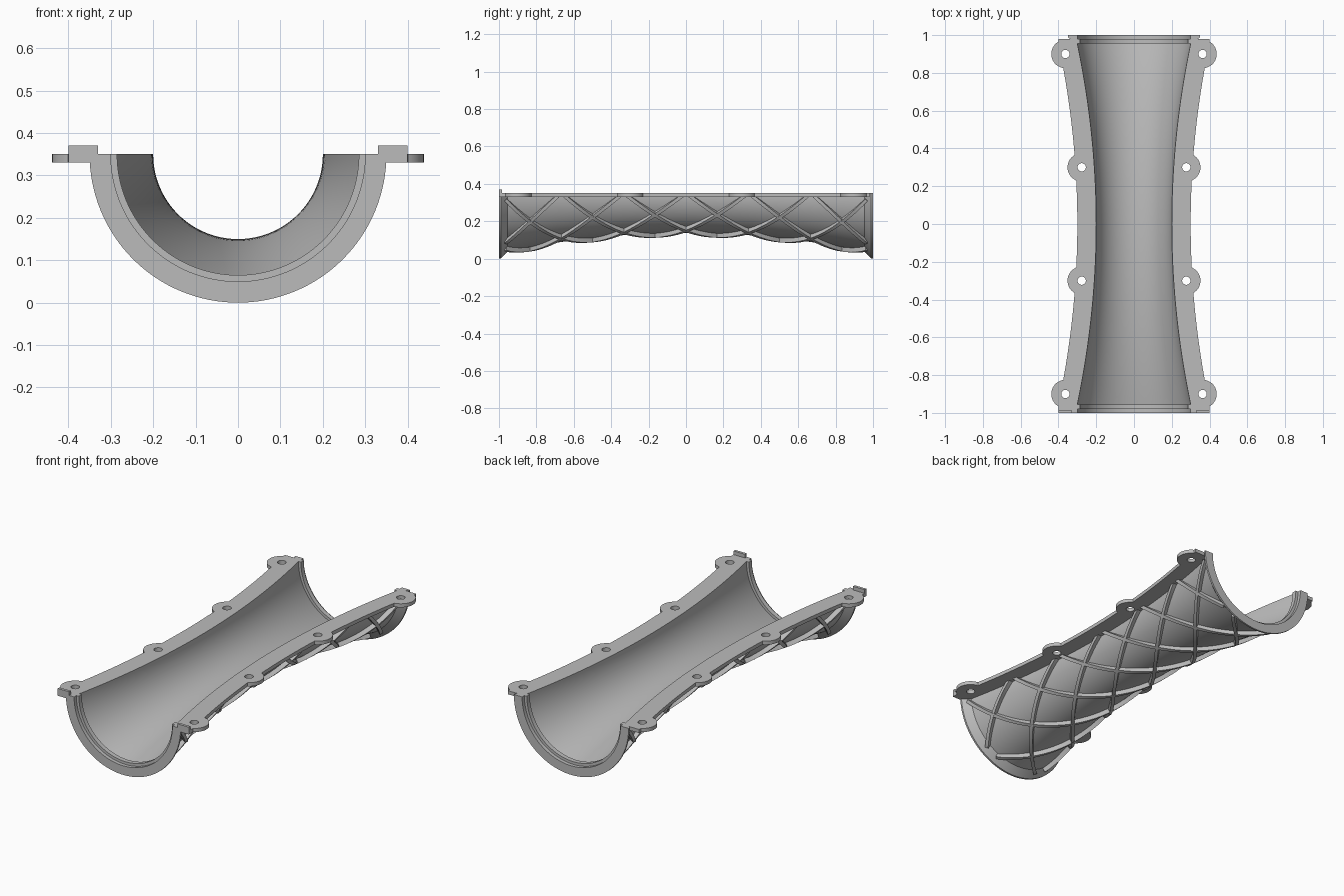
import bpy, bmesh, math
from mathutils import Vector

AXIS_Z = 0.35      # height of the parting plane and bore axis
WALL = 0.012
RIB_TOP = 0.035
END = 0.955        # where the flared bore meets the end collar

if "Cube" in bpy.data.objects:
    bpy.data.objects.remove(bpy.data.objects["Cube"], do_unlink=True)

grey = bpy.data.materials.new("plain grey")
grey.use_nodes = True
GREY = (0.5, 0.5, 0.5, 1)
grey.diffuse_color = GREY
grey.node_tree.nodes["Principled BSDF"].inputs["Base Color"].default_value = GREY


def bore(y):
    return 0.2 + 0.1 * min(1, abs(y) / END) ** 2


def polar(r, phi, y):
    return Vector((r * math.sin(phi), y, AXIS_Z - r * math.cos(phi)))


def steps(a, b, n):
    return [a + (b - a) * i / n for i in range(n + 1)]


def loft(bm, sections):
    """Skin a row of closed sections and cap both ends."""
    rows = [[bm.verts.new(p) for p in s] for s in sections]
    n = len(rows[0])
    for a, b in zip(rows, rows[1:]):
        for i in range(n):
            j = (i + 1) % n
            bm.faces.new((a[i], a[j], b[j], b[i]))
    bm.faces.new(rows[0])
    bm.faces.new(rows[-1])


def finish(bm, name, smooth=True):
    bmesh.ops.recalc_face_normals(bm, faces=bm.faces)
    mesh = bpy.data.meshes.new(name)
    bm.to_mesh(mesh)
    bm.free()
    mesh.materials.append(grey)
    ob = bpy.data.objects.new(name, mesh)
    bpy.context.collection.objects.link(ob)
    bpy.ops.object.select_all(action="DESELECT")
    ob.select_set(True)
    bpy.context.view_layer.objects.active = ob
    if smooth:
        bpy.ops.object.shade_smooth_by_angle(angle=math.radians(30))
    return ob


# Half shell: flared wall with chamfered collars and a small ridge in each end
curve = steps(-END, END, 48)
collar = [(1, 0.30), (0.98, 0.30), (0.98, 0.285), (END, 0.285)]
profile = [(-y, r) for y, r in collar]
profile += [(y, bore(y)) for y in curve]
profile += collar[::-1]
profile += [(1, 0.35), (0.99, 0.35)]
profile += [(y, bore(y) + WALL) for y in reversed(curve)]
profile += [(-0.99, 0.35), (-1, 0.35)]
bm = bmesh.new()
loft(bm, [[polar(r, phi, y) for y, r in profile]
          for phi in steps(-math.pi / 2, math.pi / 2, 64)])
finish(bm, "half_shell")

# Diamond lattice of helical ribs, one turn per full length
bm = bmesh.new()
limit = math.radians(87)
for turn in (-math.pi, math.pi):
    for k in range(-5, 5):
        base = math.radians(30 + 60 * k)
        ends = sorted(((-limit - base) / turn, (limit - base) / turn))
        y0, y1 = max(ends[0], -0.965), min(ends[1], 0.965)
        if y1 - y0 < 0.03:
            continue
        sections = []
        for y in steps(y0, y1, 32):
            phi, r = base + turn * y, bore(y)
            out = Vector((math.sin(phi), 0, -math.cos(phi)))
            along = Vector((r * turn * math.cos(phi), 1, r * turn * math.sin(phi)))
            side = along.cross(out).normalized() * 0.009
            low, high = polar(r + 0.004, phi, y), polar(r + RIB_TOP, phi, y)
            sections.append([low - side, low + side, high + side, high - side])
        loft(bm, sections)
finish(bm, "lattice_ribs")

# Side flanges with round bolt ears, mirrored to both sides
bolts = [(0.363, -0.9), (0.277, -0.3), (0.277, 0.3), (0.363, 0.9)]
EAR = 0.075


def flange_edge(y):
    x = bore(y) + 0.1
    for bx, by in bolts:
        if abs(y - by) < EAR:
            x = max(x, bx + math.sqrt(EAR ** 2 - (y - by) ** 2))
    return x


bm = bmesh.new()
sections = []
for y in steps(-1, 0.98, 396):
    a, b = bore(y) + 0.004, flange_edge(y)
    sections.append([(a, y, 0.33), (b, y, 0.33), (b, y, AXIS_Z), (a, y, AXIS_Z)])
loft(bm, sections)
flange = finish(bm, "side_flanges", smooth=False)

# Bolt holes
bm = bmesh.new()
for x, y in bolts:
    ring = [(x + 0.022 * math.cos(t), y + 0.022 * math.sin(t))
            for t in steps(0, math.tau, 32)[:-1]]
    loft(bm, [[(px, py, z) for px, py in ring] for z in (0.3, 0.4)])
cutter = finish(bm, "bolt_hole_cutter", smooth=False)
cutter.hide_render = True
cut = flange.modifiers.new("holes", "BOOLEAN")
cut.operation, cut.solver, cut.object = "DIFFERENCE", "EXACT", cutter
mirror = flange.modifiers.new("mirror", "MIRROR")
mirror.use_mirror_merge = False
bpy.ops.object.select_all(action="DESELECT")
flange.select_set(True)
bpy.context.view_layer.objects.active = flange
for m in ("holes", "mirror"):
    bpy.ops.object.modifier_apply(modifier=m)
bpy.data.objects.remove(cutter, do_unlink=True)
bpy.ops.object.shade_smooth_by_angle(angle=math.radians(30))

# Locating tabs standing on the front end
bm = bmesh.new()
for s in (-1, 1):
    loft(bm, [[(s * x, y, z) for x, z in
               ((0.33, 0.33), (0.40, 0.33), (0.40, 0.37), (0.33, 0.37))]
              for y in (-1, -0.985)])
finish(bm, "locating_tabs", smooth=False)
